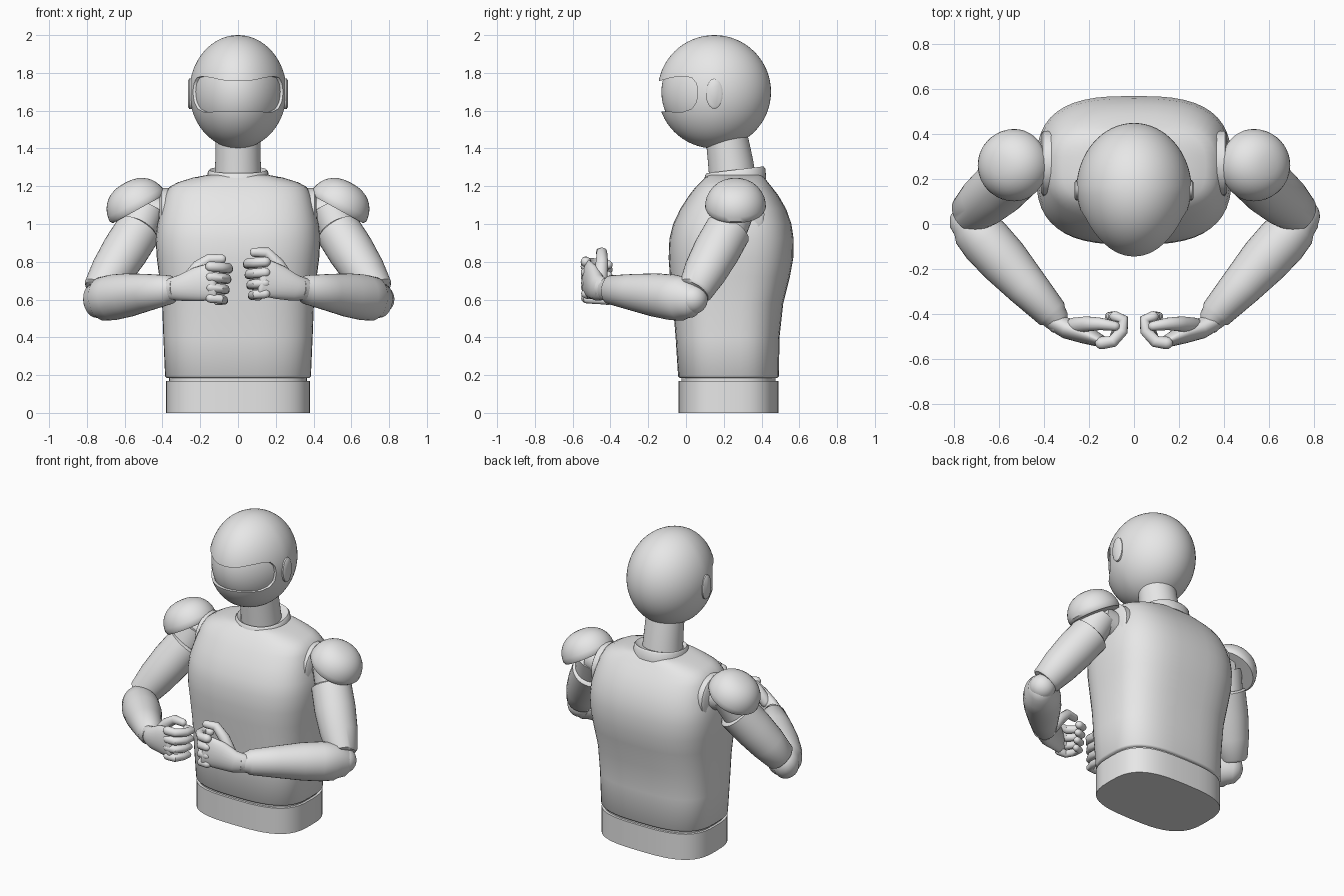
import bpy, bmesh, math
from mathutils import Vector

if "Cube" in bpy.data.objects:
    bpy.data.objects.remove(bpy.data.objects["Cube"], do_unlink=True)

grey = bpy.data.materials.new("light_grey")
grey.use_nodes = True
grey.diffuse_color = (0.8, 0.8, 0.8, 1)
grey.node_tree.nodes["Principled BSDF"].inputs["Base Color"].default_value = (0.8, 0.8, 0.8, 1)


def finish(name, bm, angle=40):
    bmesh.ops.recalc_face_normals(bm, faces=bm.faces)
    mesh = bpy.data.meshes.new(name)
    bm.to_mesh(mesh)
    bm.free()
    mesh.materials.append(grey)
    ob = bpy.data.objects.new(name, mesh)
    bpy.context.collection.objects.link(ob)
    smooth(ob, angle)
    return ob


def smooth(ob, angle=40):
    bpy.ops.object.select_all(action='DESELECT')
    ob.select_set(True)
    bpy.context.view_layer.objects.active = ob
    bpy.ops.object.shade_smooth_by_angle(angle=math.radians(angle))


def loft(name, rings, angle=40):
    """Skin a list of equal-sized point rings and close both ends."""
    bm = bmesh.new()
    loops = [[bm.verts.new(p) for p in ring] for ring in rings]
    n = len(loops[0])
    for a, b in zip(loops, loops[1:]):
        for i in range(n):
            j = (i + 1) % n
            bm.faces.new((a[i], a[j], b[j], b[i]))
    bm.faces.new(loops[0])
    bm.faces.new(loops[-1])
    return finish(name, bm, angle)


def oval(z, hx, front, back, power=2.0, n=48, tilt=0.0):
    """Horizontal superellipse ring; tilt raises it towards the back."""
    cy, hy = (front + back) / 2, (back - front) / 2
    pts = []
    for i in range(n):
        t = 2 * math.pi * i / n
        c, s = math.cos(t), math.sin(t)
        x = hx * math.copysign(abs(c) ** (2 / power), c)
        y = hy * math.copysign(abs(s) ** (2 / power), s)
        pts.append((x, cy + y, z + tilt * y))
    return pts


def tube(name, sections, up=(0, 0, 1), side=1, n=24, rounded=False, angle=40):
    """Sections are (x, y, z, half_thickness, half_height) along a path."""
    secs = [(Vector(s[:3]), s[3], s[4]) for s in sections]
    if rounded:
        for end, other in ((0, 1), (-1, -2)):
            p, a, b = secs[end]
            d = (p - secs[other][0]).normalized() * min(a, b)
            extra = [(p + d * math.sin(t), a * math.cos(t), b * math.cos(t)) for t in (0.5, 1.0, 1.4)]
            secs = extra[::-1] + secs if end == 0 else secs + extra
    rings = []
    for i, (p, a, b) in enumerate(secs):
        t = (secs[min(i + 1, len(secs) - 1)][0] - secs[max(i - 1, 0)][0]).normalized()
        u = t.cross(Vector(up)).normalized()
        v = u.cross(t)
        ring = []
        for k in range(n):
            w = 2 * math.pi * k / n
            q = p + u * a * math.cos(w) + v * b * math.sin(w)
            ring.append((q.x * side, q.y, q.z))
        rings.append(ring)
    return loft(name, rings, angle)


def ball(name, centre, radii, front_taper=0.0, seg=48):
    bm = bmesh.new()
    bmesh.ops.create_uvsphere(bm, u_segments=seg, v_segments=seg // 2, radius=1)
    for v in bm.verts:
        x = v.co.x * (1 - front_taper * max(0, -v.co.y))
        v.co = Vector(centre) + Vector((x * radii[0], v.co.y * radii[1], v.co.z * radii[2]))
    return finish(name, bm)


# Pelvis, recessed waist and torso
loft("pelvis", [oval(0, .38, -.04, .49, 3), oval(.17, .38, -.04, .49, 3)])
loft("waist_gap", [oval(.16, .365, -.025, .475, 3), oval(.20, .365, -.025, .475, 3)])
TORSO = [(.185, .378, -.035, .485), (.195, .386, -.042, .492), (.40, .395, -.055, .495),
         (.58, .402, -.07, .515), (.72, .417, -.085, .55), (.82, .43, -.092, .568),
         (.92, .436, -.088, .57), (1.0, .428, -.068, .558), (1.08, .408, -.03, .53),
         (1.15, .388, .015, .49), (1.195, .365, .05, .455), (1.22, .32, .075, .435),
         (1.245, .24, .10, .415), (1.26, .16, .12, .40)]
loft("torso", [oval(z, hx, f, b, 2.9) for z, hx, f, b in TORSO], 60)

# Collar and neck
loft("collar", [oval(1.22, .163, .095, .425, 2.2, tilt=.12), oval(1.275, .16, .10, .42, 2.2, tilt=.12),
                oval(1.287, .15, .11, .41, 2.2, tilt=.12), oval(1.27, .13, .13, .38, 2.2, tilt=.12)])
loft("neck", [oval(1.22, .125, .125, .375), oval(1.34, .12, .115, .355), oval(1.50, .118, .10, .32)])

# Helmet with a visor slot cut through its front
head = ball("helmet", (0, .15, 1.70), (.257, .30, .30), .10, 64)
SLOT = [(-.4, 1.60), (-.4, 1.755), (-.14, 1.757), (-.08, 1.775), (-.02, 1.782), (.03, 1.775),
        (.055, 1.745), (.062, 1.70), (.055, 1.645), (.03, 1.61), (-.02, 1.592), (-.14, 1.597)]
cutter = loft("visor_cutter", [[(x, y, z) for y, z in SLOT] for x in (-.5, .5)])
cutter.hide_render = True
cut = head.modifiers.new("visor_slot", 'BOOLEAN')
cut.operation = 'DIFFERENCE'
cut.solver = 'EXACT'
cut.object = cutter
bpy.context.view_layer.objects.active = head
bpy.ops.object.modifier_apply(modifier=cut.name)
bpy.data.objects.remove(cutter, do_unlink=True)
smooth(head, 35)
ball("visor", (0, .15, 1.70), (.244, .28, .28), .10, 64)

for s, tag in ((1, "left_"), (-1, "right_")):
    lift = .035 if s > 0 else 0.0

    # Ear disc
    tube(tag + "ear_disc", [(.20, .15, 1.69, .045, .08), (.258, .15, 1.69, .045, .08),
                            (.265, .15, 1.69, .035, .07)], side=s)

    # Shoulder socket, joint and domed cap
    tube(tag + "shoulder_socket", [(.34, .27, 1.05, .145, .14), (.405, .27, 1.05, .145, .14),
                                   (.415, .27, 1.05, .13, .125)], side=s)
    tube(tag + "shoulder_axle", [(.38, .27, 1.05, .085, .085), (.50, .27, 1.07, .085, .085)], side=s)
    base, axis = Vector((.533, .262, 1.092)), Vector((.48, 0, .877))
    dome = [(*(base - axis * .015), .155, .155), (*base, .166, .161)]
    for k in range(1, 10):
        t = math.pi / 2 * k / 9.3
        r = math.cos(t) ** .85
        dome.append((*(base + axis * .142 * math.sin(t)), .166 * r, .161 * r))
    tube(tag + "shoulder_cap", dome, up=(0, 1, 0), side=s, n=40)

    # Upper arm
    tube(tag + "arm_joint", [(.49, .26, 1.08, .105, .105), (.56, .20, .91, .10, .10)], side=s)
    tube(tag + "upper_arm", [(.526, .226, .972, .108, .108), (.53, .222, .965, .122, .122),
                             (.60, .16, .855, .125, .122), (.67, .10, .745, .115, .112),
                             (.73, .05, .65, .093, .093), (.735, .045, .642, .082, .082)], side=s, n=32)
    ball(tag + "elbow", (.748, .035, .602), (.08, .08, .08), seg=32)

    # Forearm
    tube(tag + "forearm", [(.737, .008, .598, .085, .10), (.715, -.015, .603, .105, .116),
                           (.66, -.075, .612, .115, .121), (.58, -.163, .624, .112, .115),
                           (.48, -.275, .638, .095, .098), (.365, -.40, .652, .073, .077),
                           (.357, -.41, .653, .063, .067)], side=s, n=32, rounded=True)

    # Wrist and palm
    tube(tag + "wrist", [(.40, -.385, .65, .05, .055), (.33, -.452, .66, .045, .055)], side=s)
    tube(tag + "palm", [(.355, -.435, .655, .042, .058), (.30, -.465, .662, .046, .07),
                        (.22, -.49, .68 + lift * .3, .043, .09),
                        (.14, -.525, .695 + lift * .6, .026, .098)], side=s, rounded=True)

    # Four curled fingers
    for i, finger in enumerate(("index", "middle", "ring", "little")):
        z = .775 - .056 * i + lift * .7
        r = .028 - .001 * i
        e = .008 * i
        path = [(.145, -.53), (.095, -.523), (.052 + e, -.475), (.048 + e, -.425), (.085 + e, -.412)]
        tube(tag + finger + "_finger", [(x, y, z - .004 * k, r - .001 * k, r - .001 * k)
                                        for k, (x, y) in enumerate(path)], side=s, n=14, rounded=True)

    # Thumb
    tube(tag + "thumb", [(.27, -.455, .70, .035, .038), (.21, -.445, .775 + lift * .4, .034, .034),
                         (.15, -.445, .815 + lift, .028, .028), (.085, -.455, .815 + lift, .024, .022)],
         up=(0, 1, 0), side=s, n=14, rounded=True)
